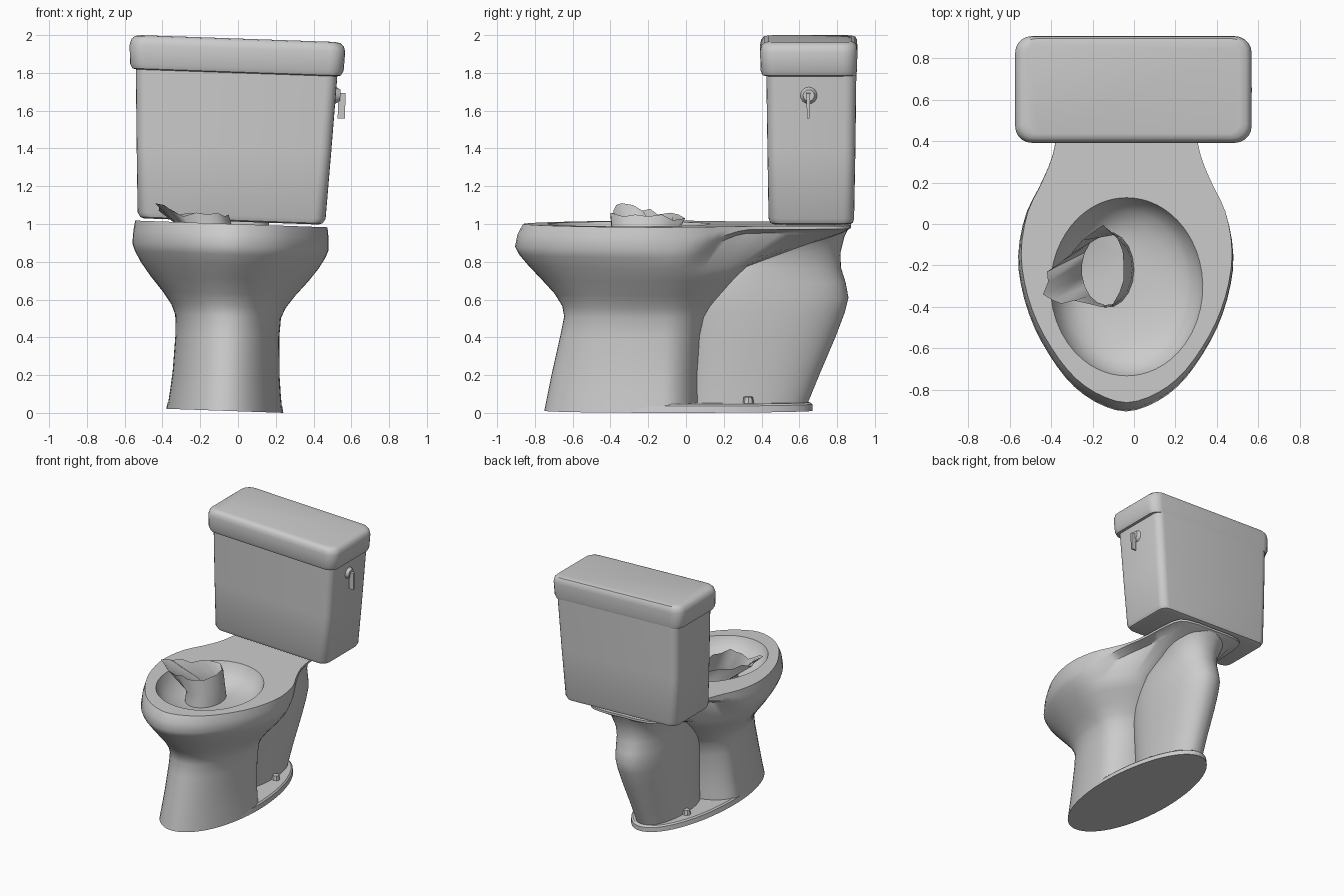
import bpy, bmesh, math
from mathutils import Matrix, Vector

if "Cube" in bpy.data.objects:
    bpy.data.objects.remove(bpy.data.objects["Cube"])

mat = bpy.data.materials.new("grey_ceramic")
mat.diffuse_color = (0.6, 0.6, 0.6, 1)
mat.use_nodes = True
mat.node_tree.nodes["Principled BSDF"].inputs["Base Color"].default_value = mat.diffuse_color

# The whole fixture leans slightly to the right
LEAN = Matrix.Translation((-0.07, 0, 0.011)) @ Matrix.Rotation(math.radians(2), 4, 'Y')


def finish(name, bm, matrix=LEAN, angle=35):
    bmesh.ops.recalc_face_normals(bm, faces=bm.faces)
    bm.transform(matrix)
    me = bpy.data.meshes.new(name)
    bm.to_mesh(me)
    bm.free()
    ob = bpy.data.objects.new(name, me)
    bpy.context.collection.objects.link(ob)
    me.materials.append(mat)
    bpy.ops.object.select_all(action='DESELECT')
    ob.select_set(True)
    bpy.context.view_layer.objects.active = ob
    bpy.ops.object.shade_smooth_by_angle(angle=math.radians(angle))
    return ob


def loft(name, rings, caps=(True, True), matrix=LEAN, angle=35):
    bm = bmesh.new()
    vs = [[bm.verts.new(p) for p in r] for r in rings]
    n = len(rings[0])
    for a, b in zip(vs, vs[1:]):
        for i in range(n):
            bm.faces.new((a[i], a[(i + 1) % n], b[(i + 1) % n], b[i]))
    if caps[0]:
        bm.faces.new(vs[0][::-1])
    if caps[1]:
        bm.faces.new(vs[-1])
    return finish(name, bm, matrix, angle)


def mirror(half):
    """Half ring running front to back on +x, closed over to -x."""
    return half + [(-x, y, z) for x, y, z in half[-2:0:-1]]


N = 36
EVEN = [math.pi * i / N for i in range(N + 1)]


def egg(z, w, yf, ym, yb, p=1.0, angles=EVEN):
    half = []
    for a in angles:
        c = math.cos(a)
        s = max(math.sin(a), 0) ** p
        c = math.copysign(abs(c) ** p, c)
        half.append((w * s, ym - (ym - yf) * c if c > 0 else ym - (yb - ym) * c, z))
    return mirror(half)


def spline(pts, n):
    """Evenly indexed Catmull-Rom samples."""
    out = []
    P = [Vector(p) for p in pts]
    P = [Vector((-P[1].x, P[1].y))] + P + [Vector((-P[-2].x, P[-2].y))]
    for k in range(n + 1):
        t = k / n * (len(pts) - 1)
        i = min(int(t), len(pts) - 2)
        t -= i
        a, b, c, d = P[i:i + 4]
        out.append(0.5 * (2 * b + (c - a) * t + (2 * a - 5 * b + 4 * c - d) * t * t
                          + (3 * b - a - 3 * c + d) * t ** 3))
    return out


# Outline of rim and rear deck
outline = spline([(0, -.862), (.13, -.825), (.25, -.742), (.352, -.615), (.438, -.46), (.492, -.29),
                  (.509, -.12), (.477, .06), (.41, .2), (.355, .34), (.33, .5), (.322, .68), (.29, .83),
                  (.17, .87), (0, .87)], N)
# Matching angles keep the bowl quads straight below the rim
ANGLES = [math.atan2(max(x, 0) / .507, -(y + .15) / .71) for x, y in outline]


def back(y):
    t = min(max((y + .05) / .4, 0), 1)
    return t * t * (3 - 2 * t)


def front(y):
    return max(0, min(1, (.1 - y) / .3))


def rim(z, grow=0.0, drop=0.0):
    half = []
    for x, y in outline:
        s, f = back(y), front(y)
        half.append((x * (1 + grow * f * .5), y * (1 + grow * f) if y < 0 else y,
                     z - drop * (1 - s) - .012 * s * (drop > .05)))
    return mirror(half)


def under_rim():
    """Ring below the rim: bowl side in front, tucked-in recess under the deck."""
    half = []
    for x, y in outline:
        s = back(y)
        half.append((x * (.99 - .2 * s), y * 1.025 if y < 0 else y * (1 - .04 * s), .828 * (1 - s) + .95 * s))
    return mirror(half)


def bowl_side(z, w, yf, ym, yb, t):
    """Egg ring whose front takes on the rim outline by weight t."""
    half = []
    for (x, y, _), (ox, oy) in zip(egg(z, w, yf, ym, yb, angles=ANGLES), outline):
        k = t * front(oy)
        half.append((x + (ox * w / .509 - x) * k, y + (oy * yf / -.862 - y) * k, z))
    return mirror(half)


def opening(z, s, blend=0.0):
    """Bowl cavity ring, drifting toward the drain."""
    cx, cy = -.10 * blend, -.303 + .08 * blend
    ring = []
    for x, y, _ in rim(0):
        a = math.atan2(x, -(y + .30))
        ring.append((cx + .368 * s * math.sin(a), cy - .43 * s * math.cos(a), z))
    return ring


# Pedestal, bowl, rim and cavity in one skin
ped = [(0, .305, -.75, -.12, .07, 0), (.1, .293, -.73, -.12, .07, 0), (.2, .283, -.71, -.12, .07, 0),
       (.4, .275, -.665, -.12, .09, 0), (.5, .28, -.645, -.12, .12, 0), (.555, .303, -.655, -.13, .16, .1),
       (.62, .35, -.695, -.14, .22, .35), (.7, .418, -.768, -.15, .29, .7), (.77, .47, -.835, -.15, .36, 1)]
loft("bowl_and_pedestal",
     [bowl_side(*r) for r in ped]
     + [under_rim(), rim(.985, .05, .115), rim(.985, .035, .05), rim(.985, .01, .01), rim(.99)]
     + [opening(z, s, b) for z, s, b in
        [(.99, 1, 0), (.975, .985, 0), (.93, .93, 0), (.89, .83, .1), (.86, .69, .3), (.838, .51, .7), (.828, .36, 1)]],
     angle=50)

# Rear trapway body under the deck
trap = [(.03, .15, 0, .64), (.2, .16, 0, .71), (.4, .18, 0, .795), (.52, .19, 0, .84),
        (.6, .195, 0, .86), (.68, .195, .03, .845), (.76, .195, .1, .82), (.84, .20, .2, .818),
        (.92, .235, .22, .838), (.975, .29, .22, .864)]
loft("rear_trapway", [egg(z, w, f, (f + b) / 2, b, .9) for z, w, f, b in trap])

# Foot flange and its bolt caps
loft("foot_flange", [egg(0, .31, -.75, -.08, .67), egg(.035, .303, -.74, -.08, .67),
                     egg(.045, .292, -.73, -.08, .655)])
for side, name in ((1, "right_bolt"), (-1, "left_bolt")):
    bm = bmesh.new()
    bmesh.ops.create_cone(bm, cap_ends=True, segments=8, radius1=.03, radius2=.024, depth=.04,
                          matrix=Matrix.Translation((side * .17, .33, .06)))
    finish(name, bm)


def rounded(z, hw, yf, yb, r):
    ring = []
    for cx, cy, a0 in ((hw - r, yf + r, -90), (hw - r, yb - r, 0), (-hw + r, yb - r, 90), (-hw + r, yf + r, 180)):
        for k in range(6):
            a = math.radians(a0 + 18 * k)
            ring.append((cx + r * math.cos(a), cy + r * math.sin(a), z))
    return ring


# Tank, lid and the gasket neck below
loft("tank", [rounded(*r) for r in
              [(1.003, .462, .465, .865, .05), (1.01, .483, .447, .883, .06), (1.035, .498, .437, .89, .06),
               (1.4, .516, .431, .897, .06), (1.82, .535, .425, .902, .06)]])
loft("tank_lid", [rounded(*r) for r in
                  [(1.79, .53, .42, .893, .06), (1.795, .552, .405, .90, .07), (1.82, .566, .395, .906, .08),
                   (1.92, .571, .392, .907, .08), (1.95, .563, .398, .905, .08), (1.967, .543, .413, .895, .07),
                   (1.972, .51, .435, .878, .05)]])
loft("tank_gasket", [rounded(z, .2, .5, .82, .1) for z in (.97, 1.02)])

# Flush handle on the right side
bm = bmesh.new()
bmesh.ops.create_cone(bm, cap_ends=True, segments=16, radius1=.048, radius2=.03, depth=.03,
                      matrix=Matrix.Translation((.538, .65, 1.69)) @ Matrix.Rotation(math.pi / 2, 4, 'Y'))
finish("handle_boss", bm)
bm = bmesh.new()
bmesh.ops.create_cube(bm, size=1, matrix=Matrix.Translation((.562, .647, 1.635)) @ Matrix.Diagonal((.038, .022, .135, 1)))
for v in bm.verts:
    if v.co.z < 1.6:
        v.co.y = .647 + (v.co.y - .647) * .5
finish("flush_lever", bm)

# Torn collar standing around the drain, flaring out to the left
edge = [(-.05, -.20, 1.04), (-.055, -.13, 1.05), (-.08, -.07, 1.02), (-.15, -.005, 1.03), (-.2, -.04, 1.05),
        (-.25, -.08, 1.06), (-.31, -.15, 1.05), (-.36, -.19, 1.08), (-.42, -.23, 1.07), (-.415, -.28, 1.1),
        (-.44, -.34, 1.11), (-.39, -.37, 1.10), (-.35, -.385, 1.07), (-.29, -.37, 1.04), (-.22, -.385, 1.06),
        (-.16, -.40, 1.05), (-.11, -.40, 1.06), (-.07, -.33, 1.04), (-.05, -.27, 1.05)]
n = len(edge)


def tube(z, rx, ry):
    return [(-.13 + rx * math.cos(2 * math.pi * i / n), -.22 + ry * math.sin(2 * math.pi * i / n), z) for i in range(n)]


low, mid = tube(.82, .132, .187), tube(.93, .122, .172)
loft("torn_collar", [low, mid, edge], (False, False), Matrix.Identity(4), 50)
